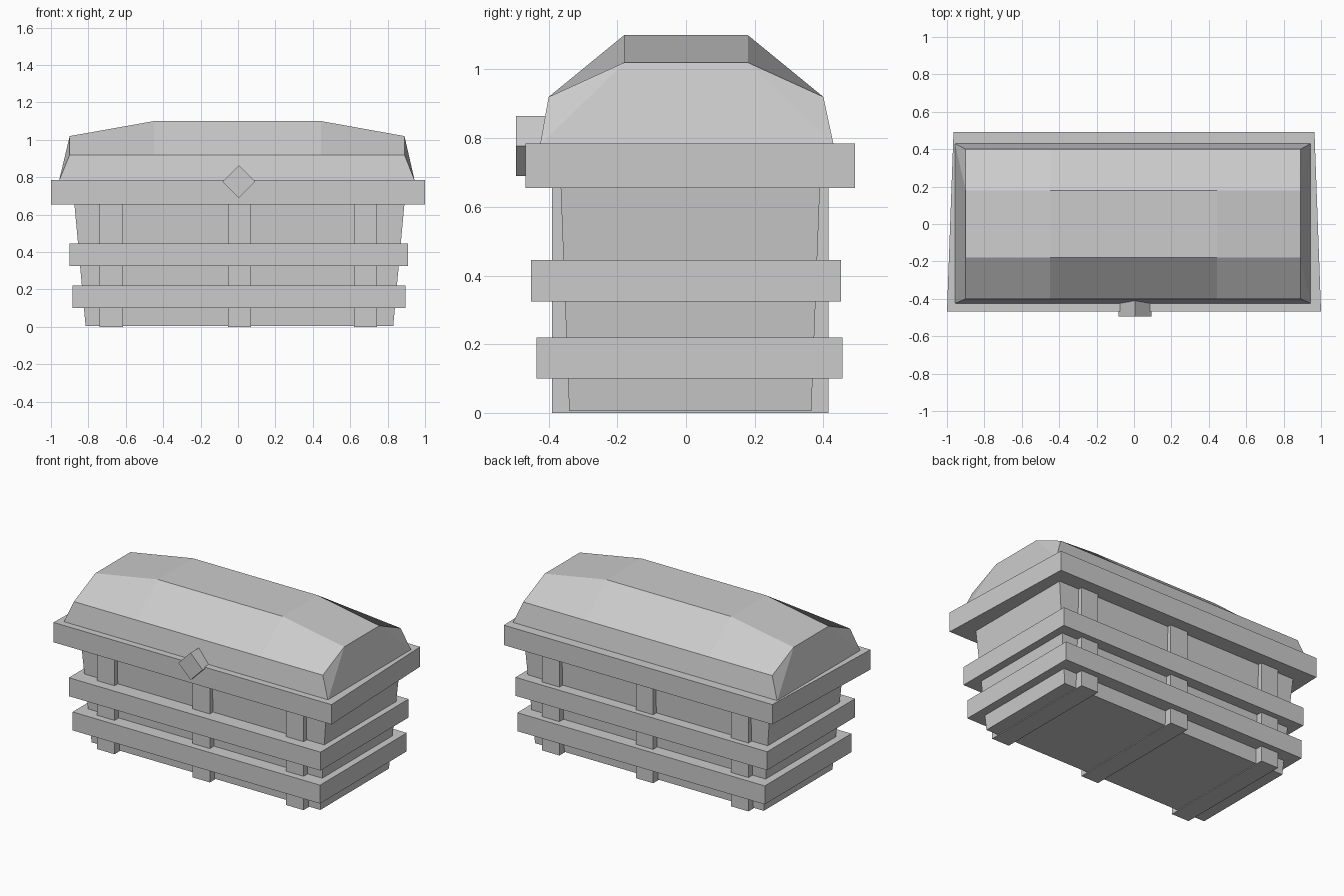
import bpy
from math import radians

if "Cube" in bpy.data.objects:
    bpy.data.objects.remove(bpy.data.objects["Cube"])


def make(name, verts, faces):
    mesh = bpy.data.meshes.new(name)
    mesh.from_pydata(verts, [], faces)
    mesh.validate()
    obj = bpy.data.objects.new(name, mesh)
    bpy.context.collection.objects.link(obj)
    return obj


BOX_FACES = [(0, 3, 2, 1), (4, 5, 6, 7), (0, 1, 5, 4),
             (1, 2, 6, 5), (2, 3, 7, 6), (3, 0, 4, 7)]


def prism(name, bottom, top, z0, z1):
    """Box between two four-corner outlines (front-left, front-right, back-right, back-left)."""
    return make(name, [(x, y, z0) for x, y in bottom] + [(x, y, z1) for x, y in top], BOX_FACES)


def rect(x0, x1, y0, y1):
    return [(x0, y0), (x1, y0), (x1, y1), (x0, y1)]


def box(name, x0, x1, y0, y1, z0, z1):
    r = rect(x0, x1, y0, y1)
    return prism(name, r, r, z0, z1)


# Tapered body
prism("body", rect(-0.815, 0.83, -0.34, 0.365), rect(-0.875, 0.89, -0.365, 0.39), 0.005, 0.66)

# Upright battens on front and back, running under the floor
for i, x in enumerate((-0.677, 0.008, 0.682)):
    box(f"batten_{i + 1}", x - 0.0625, x + 0.0625, -0.39, 0.415, 0.0, 0.66)

# Horizontal bands
box("lower_band", -0.885, 0.895, -0.435, 0.455, 0.10, 0.22)
box("upper_band", -0.90, 0.91, -0.452, 0.452, 0.325, 0.445)

# Rim, slightly narrower at the back
rim = [(-1.0, -0.468), (1.0, -0.468), (0.965, 0.492), (-0.965, 0.492)]
prism("rim", rim, rim, 0.655, 0.784)

# Faceted lid: cross-sections from left to right (x at foot, x above, ridge height)
verts = []
for x_foot, x, ridge in ((-0.957, -0.90, 1.02), (-0.45, -0.45, 1.10),
                         (0.445, 0.445, 1.10), (0.945, 0.89, 1.02)):
    verts += [(x_foot, -0.425, 0.78), (x, -0.40, 0.92), (x, -0.18, ridge),
              (x, 0.18, ridge), (x, 0.40, 0.92), (x_foot, 0.43, 0.78)]
faces = []
for s in range(3):
    for k in range(6):
        a, b = s * 6 + k, s * 6 + (k + 1) % 6
        faces.append((a, a + 6, b + 6, b))
# End caps fold along the line from foot corner to ridge
faces += [(0, 2, 3, 5)[::1], (0, 1, 2), (3, 4, 5),
          (23, 21, 20, 18), (20, 19, 18), (23, 22, 21)]
make("lid", verts, faces)

# Diamond clasp
clasp = box("clasp", -0.062, 0.062, -0.08, 0.08, -0.062, 0.062)
clasp.location = (0.005, -0.415, 0.777)
clasp.rotation_euler = (0, radians(45), 0)
